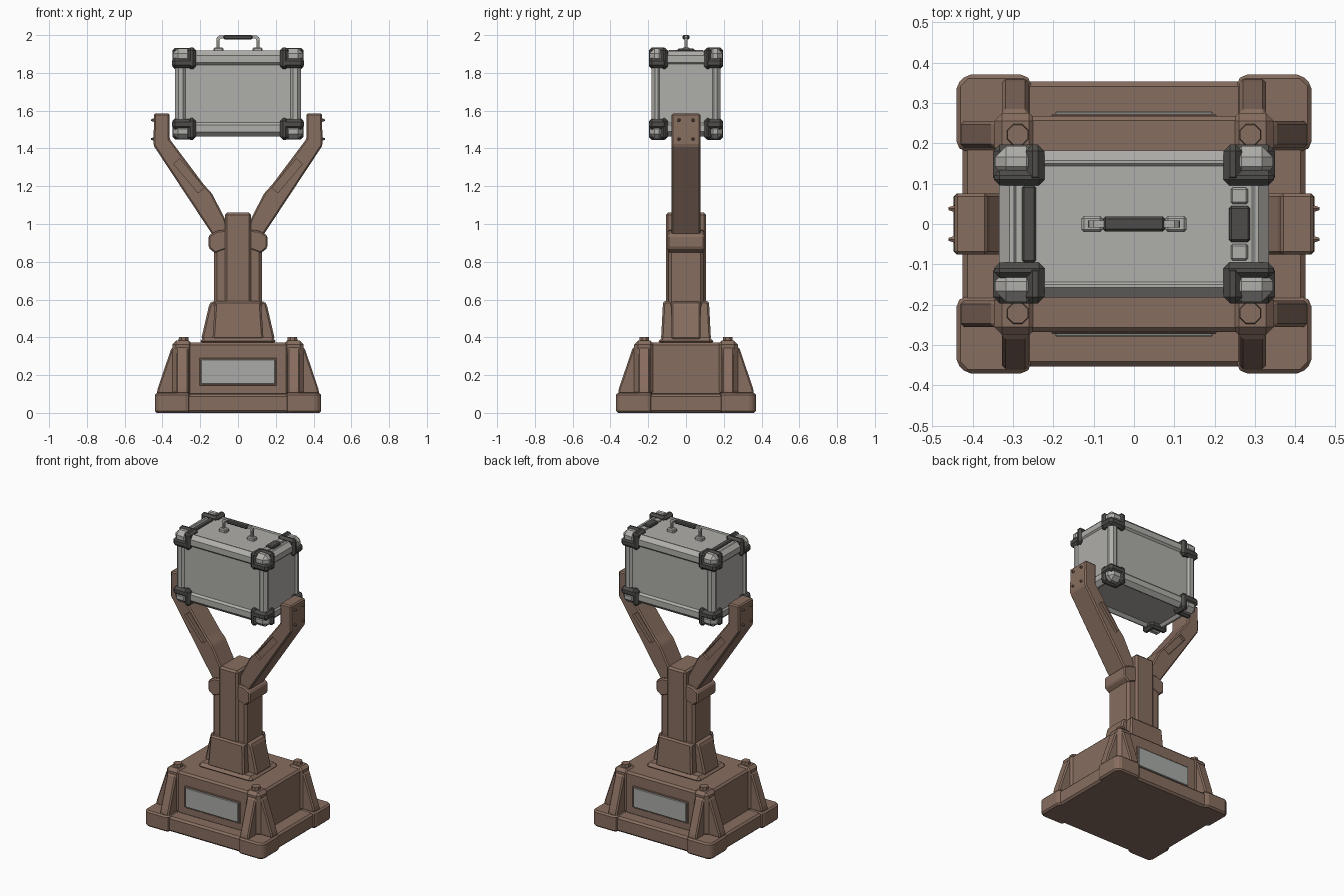
import bpy, bmesh, math
from mathutils import Vector, Matrix

if "Cube" in bpy.data.objects:
    bpy.data.objects.remove(bpy.data.objects["Cube"])


def material(name, rgb):
    m = bpy.data.materials.new(name)
    m.diffuse_color = (*rgb, 1)
    m.use_nodes = True
    m.node_tree.nodes["Principled BSDF"].inputs["Base Color"].default_value = m.diffuse_color
    return m


BROWN = material("brown_metal", (0.245, 0.155, 0.115))
GREY = material("light_grey_metal", (0.43, 0.425, 0.40))
DARK = material("dark_grey_rubber", (0.075, 0.073, 0.067))
PLATE = material("plaque_grey", (0.40, 0.41, 0.39))


def finish(bm, name, mat, bevel=0, mirror=""):
    bmesh.ops.recalc_face_normals(bm, faces=bm.faces[:])
    if bevel:
        bmesh.ops.bevel(bm, geom=bm.edges[:], offset=bevel, segments=1,
                        affect='EDGES', clamp_overlap=True)
    me = bpy.data.meshes.new(name)
    bm.to_mesh(me)
    bm.free()
    me.materials.append(mat)
    ob = bpy.data.objects.new(name, me)
    bpy.context.collection.objects.link(ob)
    if mirror:
        md = ob.modifiers.new("mirror", 'MIRROR')
        md.use_axis = ["x" in mirror, "y" in mirror, False]
        md.use_mirror_merge = False
    return ob


def box(name, x, y, z, mat, bevel=0, mirror="", taper=(1, 1)):
    """Box from (min, max) ranges; taper scales the top around its middle."""
    z = sorted(z)
    cx, cy = sum(x) / 2, sum(y) / 2
    bm = bmesh.new()
    bmesh.ops.create_cube(bm, size=1)
    for v in bm.verts:
        top = v.co.z > 0
        kx, ky = taper if top else (1, 1)
        v.co = (cx + v.co.x * (x[1] - x[0]) * kx,
                cy + v.co.y * (y[1] - y[0]) * ky, z[1] if top else z[0])
    return finish(bm, name, mat, bevel, mirror)


def prism(name, pts, lo, hi, mat, axis="y", bevel=0, mirror=""):
    """Profile (horizontal, z) extruded along axis from lo to hi."""
    bm = bmesh.new()
    vs = [bm.verts.new((a, lo, b) if axis == "y" else (lo, a, b)) for a, b in pts]
    f = bm.faces.new(vs)
    out = bmesh.ops.extrude_face_region(bm, geom=[f])
    d = Vector((0, hi - lo, 0)) if axis == "y" else Vector((hi - lo, 0, 0))
    bmesh.ops.translate(bm, vec=d, verts=[g for g in out["geom"]
                                          if isinstance(g, bmesh.types.BMVert)])
    return finish(bm, name, mat, bevel, mirror)


def cylinder(name, loc, r1, r2, h, sides, mat, axis="z", mirror=""):
    bm = bmesh.new()
    rot = Matrix.Rotation(math.pi / sides, 4, 'Z')
    if axis == "x":
        rot = Matrix.Rotation(math.pi / 2, 4, 'Y') @ rot
    bmesh.ops.create_cone(bm, cap_ends=True, segments=sides, radius1=r1, radius2=r2,
                          depth=h, matrix=Matrix.Translation(loc) @ rot)
    return finish(bm, name, mat, 0, mirror)


# --- Base: ground plate, corner feet, block, pillars, gussets, bolts
box("base_plate", (-.425, .425), (-.353, .353), (0, .1), BROWN, .012)
bm = bmesh.new()
foot = [(.255, .18), (.425, .18), (.44, .195), (.44, .345), (.415, .37), (.27, .37), (.255, .355)]
f = bm.faces.new([bm.verts.new((a, b, 0)) for a, b in foot])
out = bmesh.ops.extrude_face_region(bm, geom=[f])
bmesh.ops.translate(bm, vec=(0, 0, .106), verts=[g for g in out["geom"]
                                                if isinstance(g, bmesh.types.BMVert)])
finish(bm, "corner_foot", BROWN, .01, "xy")
box("base_block", (-.335, .335), (-.268, .268), (.09, .372), BROWN, .012)
box("corner_pillar", (.24, .347), (.168, .275), (.09, .382), BROWN, .02, "xy")
prism("side_gusset", [(.3, .1), (.43, .1), (.425, .13), (.352, .345), (.3, .36)],
      .19, .255, BROWN, "y", .008, "xy")
prism("front_gusset", [(.23, .1), (.36, .1), (.355, .13), (.282, .345), (.23, .36)],
      .262, .327, BROWN, "x", .008, "xy")
cylinder("corner_bolt", (.288, .221, .385), .03, .027, .036, 8, BROWN, "z", "xy")
box("plaque_rim", (-.205, .205), (.262, .272), (.145, .291), BROWN, .003, "y")
box("plaque", (-.195, .195), (.27, .279), (.153, .283), PLATE, .003, "y")

# --- Column: skirt, tapered foot, shaft, spine and collar
box("column_skirt", (-.2, .2), (-.145, .145), (.36, .4), BROWN, .02)
box("column_foot", (-.135, .135), (-.132, .132), (.39, .592), BROWN, .01, "", (.9, .92))
prism("column_gusset", [(.05, .38), (.195, .39), (.152, .575), (.14, .59), (.05, .59)],
      -.078, .078, BROWN, "y", .01, "x")
box("column_shaft", (-.126, .126), (-.093, .093), (.55, .9), BROWN, .015)
box("column_spine", (-.07, .07), (-.107, .107), (.55, 1.06), BROWN, .012)
prism("collar", [(.05, .97), (.11, .965), (.155, .94), (.155, .872), (.12, .845), (.05, .87)],
      -.097, .097, BROWN, "y", .008, "x")

# --- Forked arms with a sunk slot on both faces
ARM = [(.362, 1.585), (.445, 1.585), (.447, 1.415), (.13, .935), (.04, .935),
       (.07, 1.03), (.14, 1.165), (.178, 1.205), (.362, 1.45)]
slot_dir = Vector((.14, 0, .165)).normalized()
for side, s in (("right", 1), ("left", -1)):
    arm = prism(side + "_arm", [(s * a, b) for a, b in ARM], -.076, .076, BROWN, "y", .008)
    u = Vector((slot_dir.x, slot_dir.z)) * .1
    n = Vector((-u.y, u.x)) * .21
    c = Vector((.26, 1.255))
    q = [c - u - n, c + u - n, c + u + n, c - u + n]
    for ys in (1, -1):
        cut = prism(side + "_slot_cutter", [(s * p.x, p.y) for p in q],
                    ys * .055, ys * .12, BROWN)
        cut.hide_render = True
        cut.hide_viewport = True
        md = arm.modifiers.new("slot", 'BOOLEAN')
        md.operation = 'DIFFERENCE'
        md.solver = 'EXACT'
        md.object = cut
for z in (1.45, 1.55):
    cylinder("arm_rivet", (.452, .038, z), .01, .004, .016, 6, BROWN, "x", "xy")

# --- Case: core and edge rails
CZ = 1.69
box("case_core", (-.325, .325), (-.17, .17), (1.48, 1.912), GREY, .02)
box("case_upright_edge", (.272, .334), (.13, .183), (1.5, 1.88), GREY, .018, "xy")
for t, level in ((1, "top"), (-1, "bottom")):
    def zz(a, b):
        return (CZ + t * a, CZ + t * b)
    box(f"case_{level}_long_rail", (-.3, .3), (.125, .182), zz(.14, .228), GREY, .025, "y")
    box(f"case_{level}_end_rail", (.272, .334), (-.16, .16), zz(.14, .226), GREY, .025, "x")
    # corner guards: grey cap held by three dark bands
    box(f"{level}_corner_cap", (.24, .344), (.115, .193), zz(.16, .24), GREY, .027, "xy")
    box(f"{level}_guard_band_across", (.222, .268), (.1, .197), zz(.13, .245), DARK, .016, "xy")
    box(f"{level}_guard_band_along", (.222, .347), (.096, .134), zz(.13, .243), DARK, .014, "xy")
    box(f"{level}_guard_band_level", (.224, .349), (.1, .197), zz(.135, .19), DARK, .016, "xy")

# --- Lid fittings
box("latch", (.235, .288), (-.045, .045), (1.9, 1.928), DARK, .006)
box("latch_plate", (.24, .282), (.05, .09), (1.9, 1.922), GREY, .004, "y")
box("hinge_strip", (-.277, -.243), (-.095, .095), (1.9, 1.921), DARK, .005)

# --- Carry handle
box("handle_foot", (.078, .13), (-.02, .02), (1.905, 1.934), GREY, .006, "x")
box("handle_leg", (.098, .114), (-.009, .009), (1.92, 1.985), GREY, .003, "x")
prism("handle_bend", [(.098, 1.97), (.114, 1.975), (.112, 1.987), (.1, 1.997), (.06, 1.997), (.06, 1.983), (.092, 1.983)],
      -.009, .009, GREY, "y", 0, "x")
box("handle_grip", (-.077, .077), (-.019, .019), (1.977, 2.0), DARK, .006)
